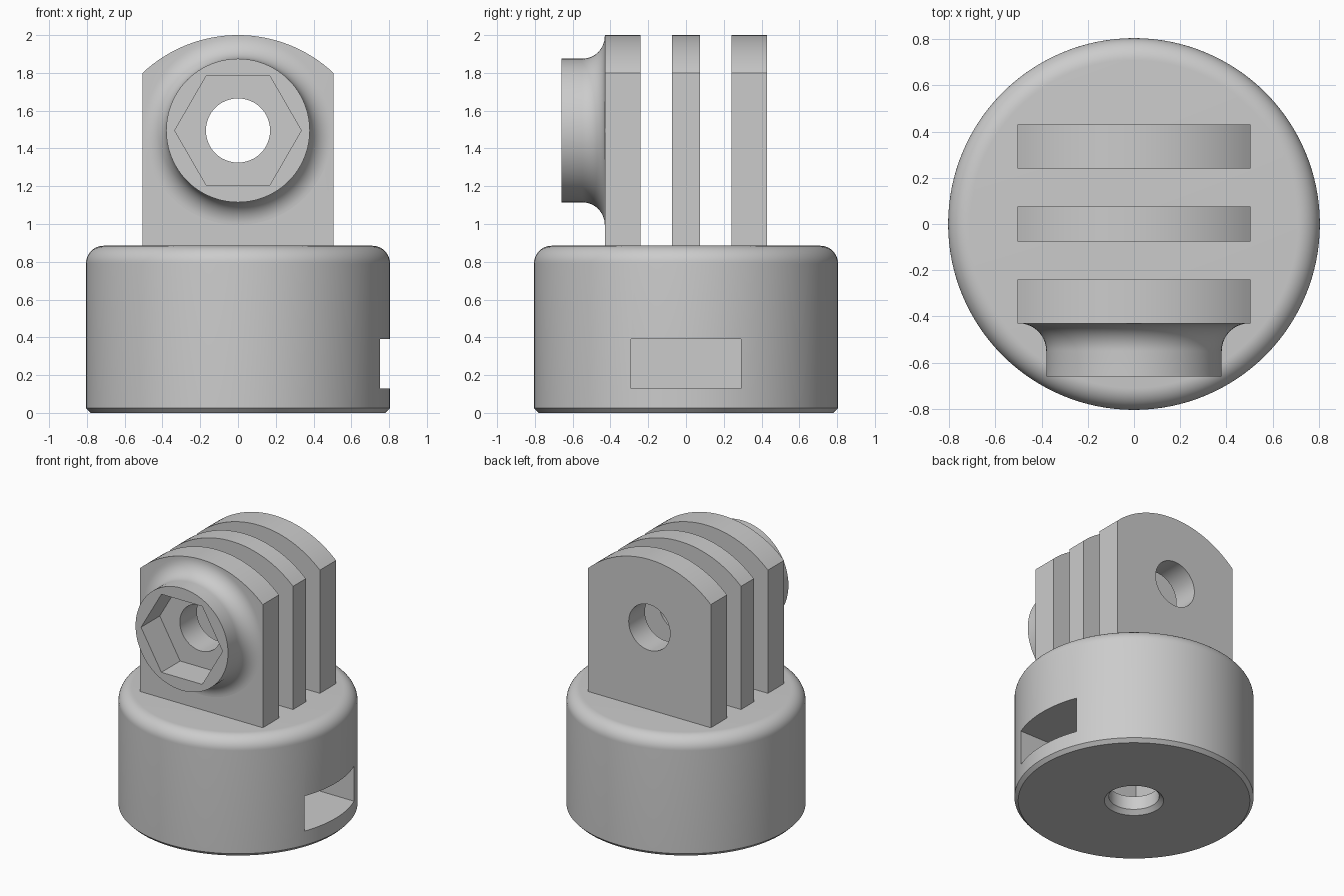
import bpy, bmesh, math
from mathutils import Matrix

cube = bpy.data.objects.get("Cube")
if cube:
    bpy.data.objects.remove(cube, do_unlink=True)

grey = bpy.data.materials.new("light grey plastic")
grey.use_nodes = True
COLOUR = (0.6, 0.6, 0.6, 1)
grey.diffuse_color = COLOUR
grey.node_tree.nodes["Principled BSDF"].inputs["Base Color"].default_value = COLOUR

HOLE_Z = 1.495      # height of the cross bolt
HOLE_R = 0.17
TO_FRONT = Matrix.Translation((0, 0, HOLE_Z)) @ Matrix.Rotation(math.pi / 2, 4, "X")


def finish(name, bm, matrix=Matrix()):
    bm.transform(matrix)
    bmesh.ops.recalc_face_normals(bm, faces=bm.faces[:])
    mesh = bpy.data.meshes.new(name)
    bm.to_mesh(mesh)
    bm.free()
    mesh.materials.append(grey)
    ob = bpy.data.objects.new(name, mesh)
    bpy.context.collection.objects.link(ob)
    return ob


def lathe(name, profile, sides=96, matrix=Matrix()):
    """Closed solid turned from (radius, height) points."""
    bm = bmesh.new()
    rings = []
    for r, h in profile:
        angles = [2 * math.pi * i / sides for i in range(sides)]
        rings.append([bm.verts.new((r * math.cos(a), r * math.sin(a), h)) for a in angles])
    for low, high in zip(rings, rings[1:]):
        for i in range(sides):
            j = (i + 1) % sides
            bm.faces.new((low[i], low[j], high[j], high[i]))
    bm.faces.new(rings[0])
    bm.faces.new(rings[-1])
    return finish(name, bm, matrix)


def box(name, low, high):
    bm = bmesh.new()
    bmesh.ops.create_cube(bm, size=1)
    for v in bm.verts:
        v.co = [b if c > 0 else a for c, a, b in zip(v.co, low, high)]
    return finish(name, bm)


def arc(cx, cy, r, start, end, steps):
    angles = [math.radians(start + (end - start) * i / steps) for i in range(steps + 1)]
    return [(cx + r * math.cos(a), cy + r * math.sin(a)) for a in angles]


def combine(ob, other, operation):
    """Apply a boolean and discard the helper."""
    other.hide_render = True
    mod = ob.modifiers.new("combine", "BOOLEAN")
    mod.operation, mod.solver, mod.object = operation, "EXACT", other
    bpy.context.view_layer.objects.active = ob
    bpy.ops.object.modifier_apply(modifier=mod.name)
    bpy.data.objects.remove(other, do_unlink=True)


def bolt_hole():
    return lathe("bolt_hole_cutter", [(HOLE_R, -1), (HOLE_R, 1)], 64, TO_FRONT)


def fin(name, y0, y1):
    """Upright plate with an arched top."""
    bm = bmesh.new()
    half, rise = 0.505, 0.2
    r = (half ** 2 + rise ** 2) / (2 * rise)
    a = math.degrees(math.asin(half / r))
    outline = [(-half, 0.86), (half, 0.86)] + arc(0, 2 - r, r, 90 - a, 90 + a, 32)
    face = bm.faces.new([bm.verts.new((x, y0, z)) for x, z in outline])
    side = bmesh.ops.extrude_face_region(bm, geom=[face])["geom"]
    moved = [g for g in side if isinstance(g, bmesh.types.BMVert)]
    bmesh.ops.translate(bm, verts=moved, vec=(0, y1 - y0, 0))
    return finish(name, bm)


# Round base with rounded top rim, chamfered foot, side nut slot and screw hole
base = lathe("round_base", [(0.78, 0), (0.805, 0.025)] + arc(0.71, 0.79, 0.095, 0, 90, 12), 128)
combine(base, box("nut_slot_cutter", (-0.26, -0.29, 0.13), (1, 0.29, 0.39)), "DIFFERENCE")
screw = [(0.21, -0.01), (HOLE_R, 0.03), (HOLE_R, 0.2)]
combine(base, lathe("screw_hole_cutter", screw, 64), "DIFFERENCE")

# Three upright fins
front = fin("front_fin", -0.43, -0.24)
middle = fin("middle_fin", -0.075, 0.075)
back = fin("back_fin", 0.24, 0.43)

# Flared boss with hexagonal pocket, merged into the front fin
flare = arc(0.5, 0.55, 0.12, 270, 180, 14)
boss = lathe("boss", [(0.5, 0.4)] + flare + [(0.38, 0.66)], 96, TO_FRONT)
combine(front, boss, "UNION")
combine(front, lathe("hex_cutter", [(0.335, 0.44), (0.335, 0.8)], 6, TO_FRONT), "DIFFERENCE")

# Cross bolt hole through every fin
for plate in (front, middle, back):
    combine(plate, bolt_hole(), "DIFFERENCE")

# Smooth curved faces, keep crisp edges
for ob in (base, front, middle, back):
    bpy.ops.object.select_all(action="DESELECT")
    ob.select_set(True)
    bpy.context.view_layer.objects.active = ob
    bpy.ops.object.shade_smooth_by_angle(angle=math.radians(25))
